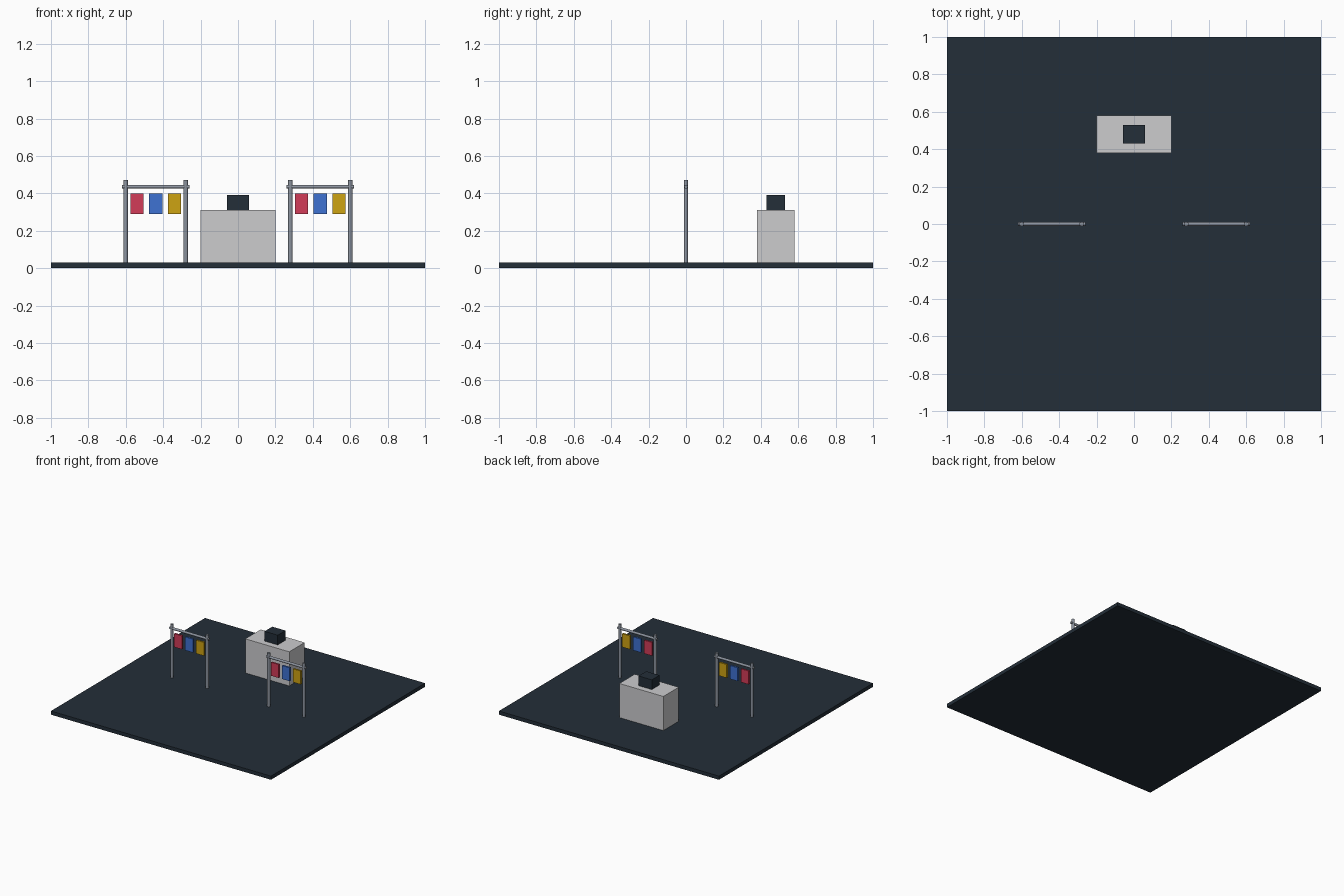
import bpy

if "Cube" in bpy.data.objects:
    bpy.data.objects.remove(bpy.data.objects["Cube"])


def linear(c):
    c /= 255
    return c / 12.92 if c <= 0.04045 else ((c + 0.055) / 1.055) ** 2.4


def material(name, r, g, b):
    m = bpy.data.materials.new(name)
    m.diffuse_color = (linear(r), linear(g), linear(b), 1)
    m.use_nodes = True
    m.node_tree.nodes["Principled BSDF"].inputs["Base Color"].default_value = m.diffuse_color
    return m


DARK = material("dark slate", 35, 46, 56)
PALE = material("pale grey", 204, 204, 206)
STEEL = material("steel grey", 140, 147, 158)
CLOTH = [("red", material("red cloth", 210, 60, 88)),
         ("blue", material("blue cloth", 62, 114, 210)),
         ("yellow", material("yellow cloth", 206, 163, 18))]


def finish(name, mat):
    ob = bpy.context.object
    ob.name = name
    ob.data.materials.append(mat)
    return ob


def box(name, mat, x, y, z):
    """Box from (min, max) ranges on each axis."""
    bpy.ops.mesh.primitive_cube_add(size=1, location=[sum(r) / 2 for r in (x, y, z)])
    ob = finish(name, mat)
    ob.scale = [r[1] - r[0] for r in (x, y, z)]
    bpy.ops.object.transform_apply(location=False, rotation=False, scale=True)
    return ob


def rod(name, mat, radius, length, loc, rot=(0, 0, 0)):
    bpy.ops.mesh.primitive_cylinder_add(vertices=12, radius=radius, depth=length,
                                        location=loc, rotation=rot)
    return finish(name, mat)


FLOOR = 0.03

# Floor slab, counter and till
box("floor", DARK, (-1, 1), (-1, 1), (0, FLOOR))
box("counter", PALE, (-0.2, 0.2), (0.38, 0.58), (FLOOR, 0.31))
box("till", DARK, (-0.06, 0.06), (0.43, 0.53), (0.31, 0.39))

# Two clothes racks: a pair of posts, a rail and three garments each
for side, cx in (("left", -0.44), ("right", 0.44)):
    for i, dx in enumerate((-0.16, 0.16)):
        rod(f"{side}_rack_post_{i + 1}", STEEL, 0.012, 0.44, (cx + dx, 0, FLOOR + 0.22))
    rod(f"{side}_rack_rail", STEEL, 0.01, 0.36, (cx, 0, 0.435), (0, 1.5707963, 0))
    for i, (colour, mat) in enumerate(CLOTH):
        x = cx + (i - 1) * 0.1
        box(f"{side}_{colour}_garment", mat, (x - 0.035, x + 0.035),
            (-0.0075, 0.0075), (0.29, 0.40))
